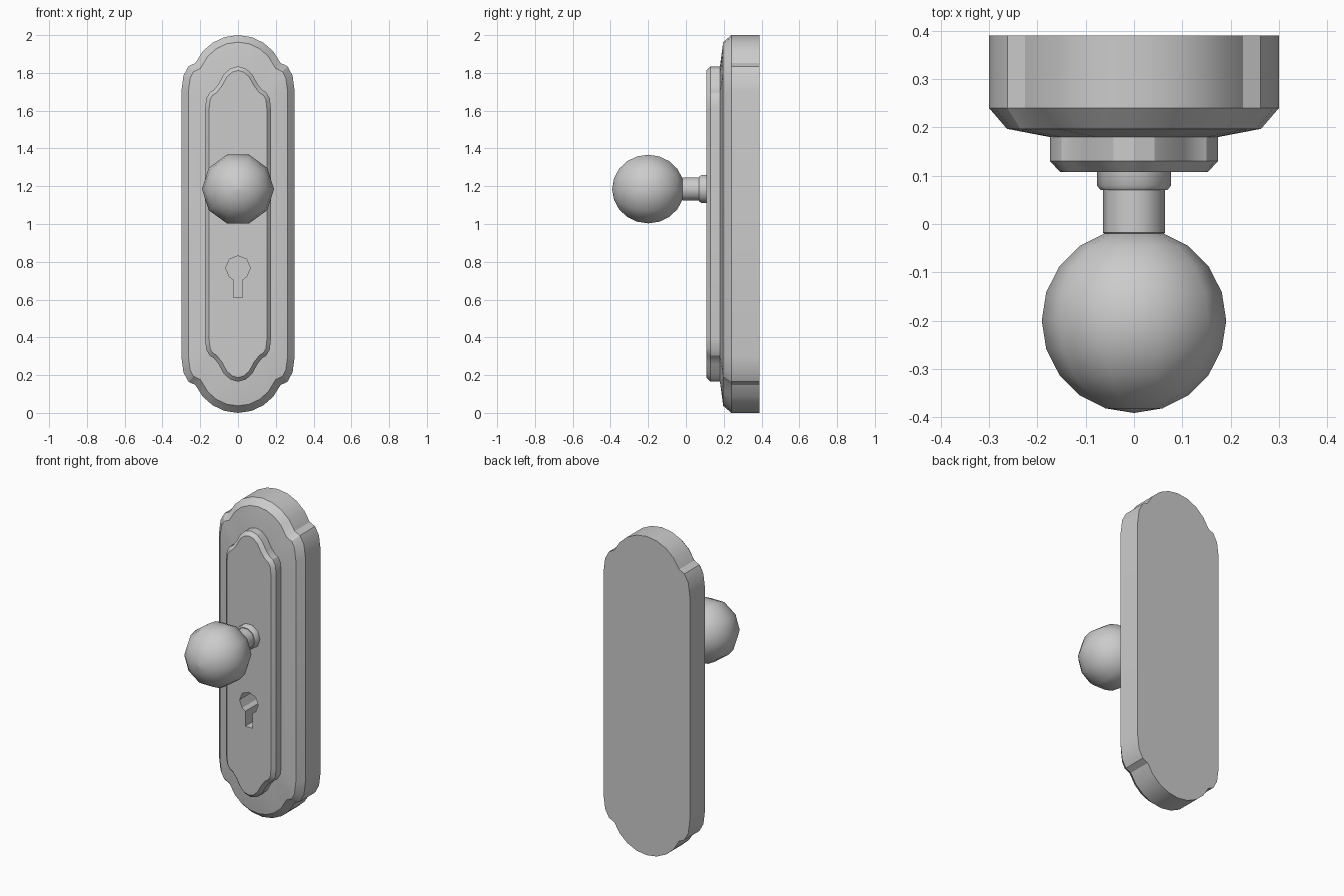
import bpy, bmesh, math
from mathutils import Vector

if "Cube" in bpy.data.objects:
    bpy.data.objects.remove(bpy.data.objects["Cube"])


def make_object(name, bm, angle=40):
    bmesh.ops.recalc_face_normals(bm, faces=bm.faces)
    mesh = bpy.data.meshes.new(name)
    bm.to_mesh(mesh)
    bm.free()
    ob = bpy.data.objects.new(name, mesh)
    bpy.context.collection.objects.link(ob)
    bpy.ops.object.select_all(action='DESELECT')
    ob.select_set(True)
    bpy.context.view_layer.objects.active = ob
    if angle:
        bpy.ops.object.shade_smooth_by_angle(angle=math.radians(angle))
    return ob


def loft(name, rings, angle=40):
    """Skin closed rings of (x, y, z) points and cap both ends."""
    bm = bmesh.new()
    loops = [[bm.verts.new(p) for p in ring] for ring in rings]
    n = len(loops[0])
    for a, b in zip(loops, loops[1:]):
        for i in range(n):
            j = (i + 1) % n
            bm.faces.new((a[i], a[j], b[j], b[i]))
    bm.faces.new(loops[0])
    bm.faces.new(loops[-1])
    return make_object(name, bm, angle)


def four_way(quarter):
    """Mirror a top-right outline (starting on x = 0) in x and about z = 1."""
    right = quarter + [(x, 2 - z) for x, z in reversed(quarter)]
    return right + [(-x, z) for x, z in reversed(right[1:-1])]


def inset(outline, d):
    """Move a clockwise outline inward by d with mitred corners."""
    pts = [Vector(p) for p in outline]
    result = []
    for i, p in enumerate(pts):
        e1 = (p - pts[i - 1]).normalized()
        e2 = (pts[(i + 1) % len(pts)] - p).normalized()
        n1, n2 = Vector((e1.y, -e1.x)), Vector((e2.y, -e2.x))
        result.append(tuple(p + (n1 + n2) * (d / (1 + n1.dot(n2)))))
    return result


def at_y(outline, y):
    return [(x, y, z) for x, z in outline]


def lathe(name, profile, z, sides=10):
    """Revolve (radius, y) points around a y-axis line at height z."""
    rings = []
    for r, y in profile:
        rings.append([(r * math.cos(math.tau * i / sides), y,
                       z + r * math.sin(math.tau * i / sides)) for i in range(sides)])
    return loft(name, rings)


# Plate outlines: domed ends, a notch, then rounded shoulders
R = 0.2457
dome = [(R * math.sin(math.radians(a)), 2 - R + R * math.cos(math.radians(a)))
        for a in (0, 16.6, 33.2, 49.8, 66.4)]
outer = four_way(dome + [(0.262, 1.835), (0.289, 1.785), (0.30, 1.70)])
inner = four_way([(0, 1.835), (0.042, 1.823), (0.077, 1.79), (0.103, 1.742),
                  (0.128, 1.71), (0.15, 1.697), (0.168, 1.665), (0.174, 1.61)])

# Back plate with bevelled rim and gently sloped face
base = loft("back_plate", [at_y(outer, 0.39), at_y(outer, 0.24),
                           at_y(inset(outer, 0.037), 0.197), at_y(inner, 0.18)], 25)

# Raised front plate
raised = loft("front_plate", [at_y(inner, 0.20), at_y(inner, 0.13),
                              at_y(inset(inner, 0.021), 0.108)], 25)

# Keyhole cut: eight-sided hole with a slot below
hole = [(0.065 * math.sin(math.radians(a)), 0.767 + 0.065 * math.cos(math.radians(a)))
        for a in range(-135, 136, 45)]
hole += [(0.025, 0.706), (0.025, 0.612), (-0.025, 0.612), (-0.025, 0.706)]
cutter = loft("keyhole_cutter", [at_y(hole, 0.05), at_y(hole, 0.37)], 0)
cutter.hide_render = True
for plate in (base, raised):
    mod = plate.modifiers.new("keyhole", 'BOOLEAN')
    mod.operation = 'DIFFERENCE'
    mod.solver = 'EXACT'
    mod.object = cutter
    bpy.context.view_layer.objects.active = plate
    bpy.ops.object.modifier_apply(modifier=mod.name)
bpy.data.objects.remove(cutter)

# Knob: collar, neck and ball
KZ = 1.185
lathe("knob_collar", [(0.077, 0.12), (0.077, 0.08), (0.069, 0.07)], KZ)
lathe("knob_neck", [(0.064, 0.08), (0.064, -0.018), (0.058, -0.022)], KZ)
ball = [(0.191 * math.sin(math.radians(a)), -0.2 + 0.191 * math.cos(math.radians(a)))
        for a in range(18, 180, 18)]
lathe("knob_ball", ball + [(0.001, -0.391)], KZ)
